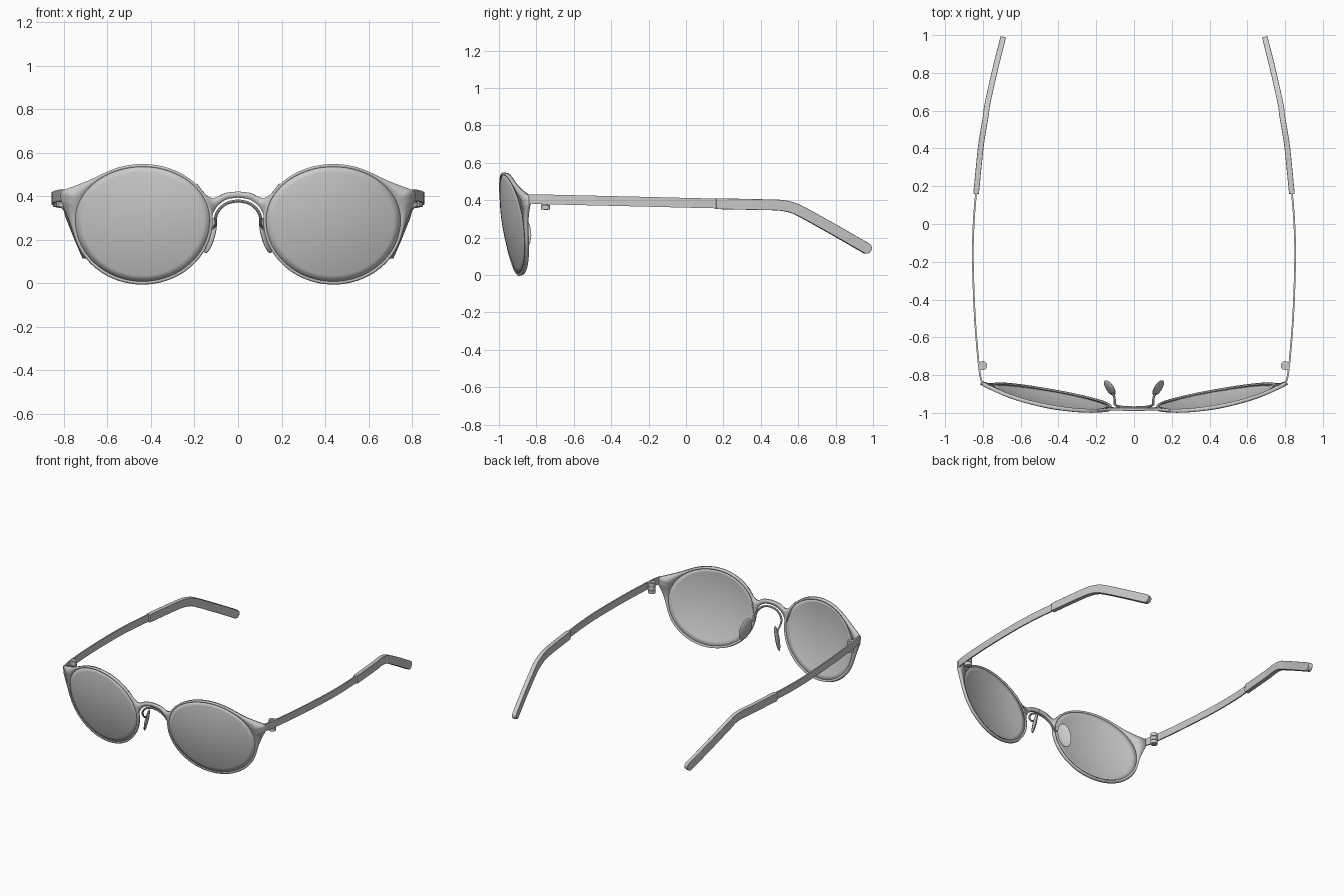
import bpy, bmesh, math
from mathutils import Vector, Matrix

if "Cube" in bpy.data.objects:
    bpy.data.objects.remove(bpy.data.objects["Cube"])

CX, CZ = 0.4375, 0.29          # lens centre in the front view


def face_y(x, z):
    """Curved, tilted surface shared by lenses, rims and bridge."""
    dx, dz = max(abs(x), 0.12) - 0.43, z - 0.27
    return -0.962 + 0.17 * dx - 0.157 * dz + (dx * dx + dz * dz) / 2.1


def finish(name, bm, mirror=True, thick=0, bevel=0):
    bmesh.ops.remove_doubles(bm, verts=bm.verts, dist=1e-5)
    bmesh.ops.recalc_face_normals(bm, faces=bm.faces)
    me = bpy.data.meshes.new(name)
    bm.to_mesh(me)
    bm.free()
    ob = bpy.data.objects.new(name, me)
    bpy.context.collection.objects.link(ob)
    bpy.context.view_layer.objects.active = ob
    ob.select_set(True)
    bpy.ops.object.shade_smooth_by_angle(angle=math.radians(35))
    ob.select_set(False)
    if thick:
        m = ob.modifiers.new("Thickness", 'SOLIDIFY')
        m.thickness, m.offset = thick, 0
    if bevel:
        m = ob.modifiers.new("Bevel", 'BEVEL')
        m.width, m.segments = bevel, 2
    if mirror:
        m = ob.modifiers.new("Mirror", 'MIRROR')
        m.merge_threshold = 0.0005
    return ob


def grid(bm, rows, closed=False):
    vs = [[bm.verts.new(p) for p in r] for r in rows]
    n = len(rows[0])
    for a, b in zip(vs, vs[1:]):
        for i in range(n if closed else n - 1):
            j = (i + 1) % n
            bm.faces.new((a[i], a[j], b[j], b[i]))
    return vs


def smooth(pts, k=8):
    """Catmull-Rom through the points."""
    P = [Vector(p) for p in pts]
    P = [2 * P[0] - P[1]] + P + [2 * P[-1] - P[-2]]
    out = []
    for a, b, c, d in zip(P, P[1:], P[2:], P[3:]):
        for i in range(k):
            t = i / k
            out.append(0.5 * (2 * b + (c - a) * t + (2 * a - 5 * b + 4 * c - d) * t * t
                              + (3 * b - a - 3 * c + d) * t ** 3))
    return out + [P[-2]]


def loft(name, path, w, h, ref=(0, 0, 1), sides=4, round_end=False, bevel=0):
    """Sweep a box or elliptical section along a path."""
    path, ref = [Vector(p) for p in path], Vector(ref)
    if sides == 4:
        sec = [(-.5, -.5), (.5, -.5), (.5, .5), (-.5, .5)]
    else:
        sec = [(math.cos(2 * math.pi * i / sides) / 2, math.sin(2 * math.pi * i / sides) / 2)
               for i in range(sides)]
    scale = [1.0] * len(path)
    if round_end:
        end, t = path[-1], (path[-1] - path[-2]).normalized()
        for k in range(1, 7):
            a = math.radians(k * 13)
            path.append(end + t * h / 2 * math.sin(a))
            scale.append(math.cos(a))
    rows = []
    for i, p in enumerate(path):
        t = (path[min(i + 1, len(path) - 1)] - path[max(i - 1, 0)]).normalized()
        s = t.cross(ref).normalized()
        u = s.cross(t)
        rows.append([p + s * a * w + u * b * h * scale[i] for a, b in sec])
    bm = bmesh.new()
    vs = grid(bm, rows, True)
    bm.faces.new(vs[0])
    bm.faces.new(vs[-1])
    return finish(name, bm, bevel=bevel)


def lens_r(deg):
    a = math.radians(deg)
    return 1 / math.hypot(math.cos(a) / 0.308, math.sin(a) / (0.245 if a > 0 else 0.28))


def rim_r(deg):
    """Outer frame radius, flaring out into the hinge tab."""
    if deg > 20:
        flare = 0.086 * max(0, 1 - (deg - 20) / 45) ** 4
    elif deg < 13:
        flare = 0.066 * max(0, 1 - (13 - deg) / 33) ** 3
    else:
        flare = 0.066 + 0.02 * (deg - 13) / 7
    return lens_r(deg) + 0.012 + flare


def on_face(deg, r, dy=0):
    a = math.radians(deg)
    x, z = CX + r * math.cos(a), CZ + r * math.sin(a)
    return (x, face_y(x, z) + dy, z)


# Lenses
angles = [-180 + i * 3 for i in range(120)]
bm = bmesh.new()
grid(bm, [[on_face(d, lens_r(d) * k / 10) for d in angles] for k in range(11)], True)
finish("lens", bm, thick=0.012)

# Rims with hinge tabs
bm = bmesh.new()
fine = [-180 + i * 2 for i in range(97)] + [13, 14.5, 16, 18, 20] + [22 + i * 2 for i in range(79)]
grid(bm, [[on_face(d, r(d) * s) for d in fine]
          for r, s in ((lens_r, 0.998), (rim_r, 1))], True)
finish("rim", bm, thick=0.02)

# Bridge plate between the rims
top = smooth([(0, .422, 0), (.06, .414, 0), (.11, .392, 0), (.145, .405, 0), (.19, .458, 0)])
low = smooth([(0, .394, 0), (.05, .386, 0), (.09, .36, 0), (.113, .325, 0), (.127, .28, 0)])
bm = bmesh.new()
grid(bm, [[(x, face_y(x, z), z) for x, z, _ in line] for line in (top, low)])
finish("bridge", bm, thick=0.014)

# Inner nose wire under the bridge, and pad arms
loft("nose_wire", smooth([(0, -.972, .379), (.045, -.971, .370), (.08, -.966, .347),
                          (.1, -.957, .315), (.103, -.945, .29)]), 0.014, 0.014,
     ref=(0, 1, 0), sides=8)
loft("pad_arm", smooth([(.103, -.95, .295), (.102, -.93, .272), (.108, -.905, .262),
                        (.118, -.885, .235)]), 0.012, 0.012, ref=(1, 0, 0), sides=8)

# Nose pads
bm = bmesh.new()
bmesh.ops.create_uvsphere(bm, u_segments=24, v_segments=14, radius=1)
long_axis = Vector((.28, .08, -1)).normalized()
wide = Vector((.45, .9, 0))
wide = (wide - long_axis * wide.dot(long_axis)).normalized()
thin = wide.cross(long_axis)
m = Matrix((thin * .012, wide * .045, long_axis * .085)).transposed().to_4x4()
m.translation = (.128, -.868, .22)
bmesh.ops.transform(bm, matrix=m, verts=bm.verts)
finish("nose_pad", bm)

# Temple bars
loft("temple", smooth([(.803, -.85, .405), (.82, -.76, .404), (.842, -.5, .398),
                       (.853, -.2, .391), (.849, 0, .386), (.835, .18, .382)]), 0.009, 0.052)

# Temple tips, bent down behind the ear
loft("temple_tip", smooth([(.836, .16, .381), (.812, .4, .376), (.797, .5, .373),
                           (.785, .57, .359), (.775, .64, .326), (.737, .81, .231),
                           (.699, .963, .143)]), 0.03, 0.058, round_end=True, bevel=0.003)

# Hinge barrels: three knuckles and a pin
bm = bmesh.new()
for z, r, h in ((.362, .024, .024), (.389, .024, .024), (.416, .024, .024), (.389, .012, .084)):
    bmesh.ops.create_cone(bm, cap_ends=True, segments=24, radius1=r, radius2=r, depth=h,
                          matrix=Matrix.Translation((.801, -.75, z)))
finish("hinge", bm)
